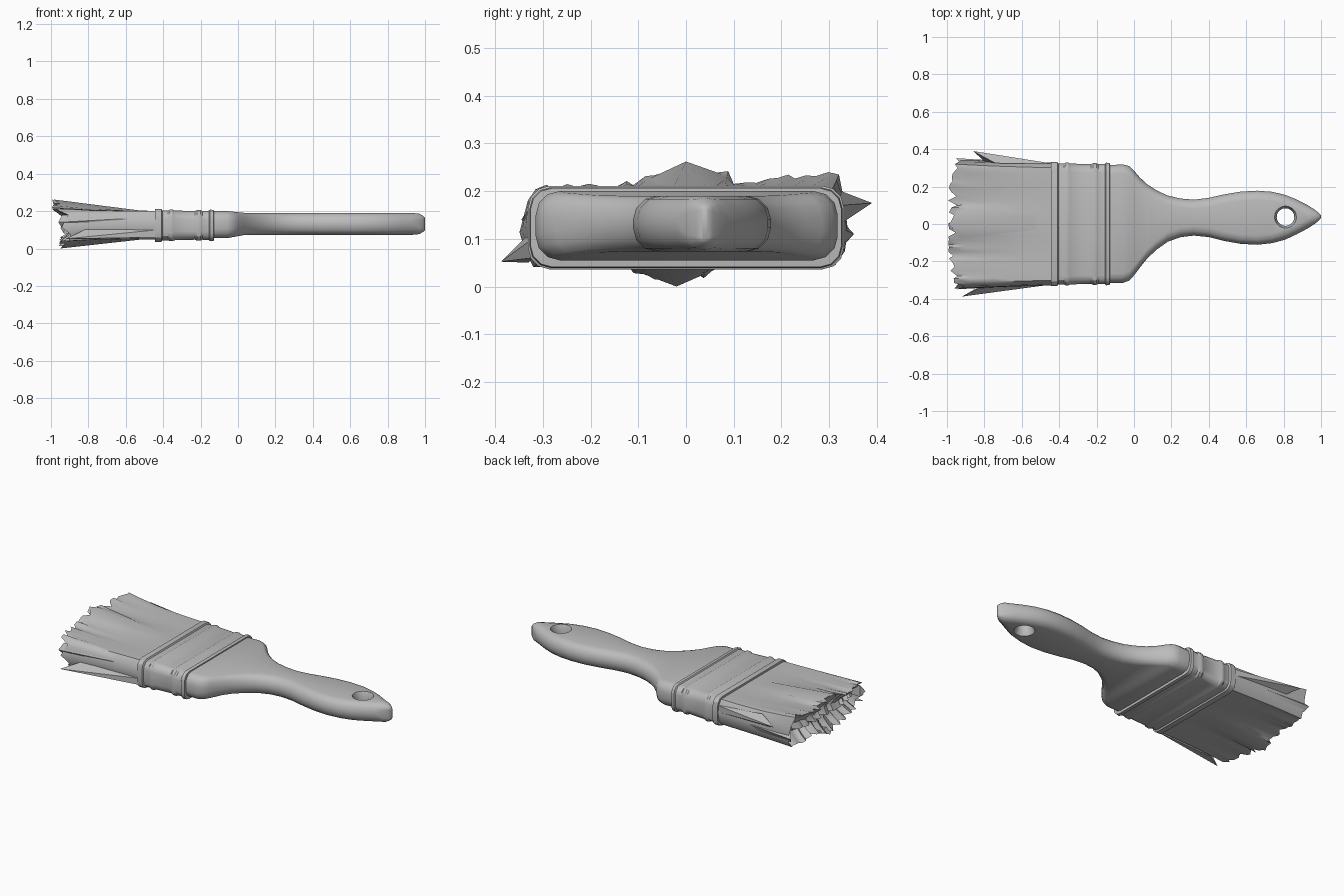
import bpy, bmesh, math, random
from mathutils import Vector

if "Cube" in bpy.data.objects:
    bpy.data.objects.remove(bpy.data.objects["Cube"])

random.seed(7)
grey = bpy.data.materials.new("grey")
grey.diffuse_color = (0.5, 0.5, 0.5, 1)
grey.use_nodes = True
grey.node_tree.nodes["Principled BSDF"].inputs["Base Color"].default_value = grey.diffuse_color


def finish(name, bm, angle=40):
    bmesh.ops.remove_doubles(bm, verts=bm.verts, dist=0.0005)
    bmesh.ops.recalc_face_normals(bm, faces=bm.faces)
    me = bpy.data.meshes.new(name)
    bm.to_mesh(me)
    bm.free()
    me.materials.append(grey)
    ob = bpy.data.objects.new(name, me)
    bpy.context.collection.objects.link(ob)
    smooth(ob, angle)
    return ob


def smooth(ob, angle):
    bpy.ops.object.select_all(action='DESELECT')
    ob.select_set(True)
    bpy.context.view_layer.objects.active = ob
    bpy.ops.object.shade_smooth_by_angle(angle=math.radians(angle))


def skin(rings, cap_end=True):
    bm = bmesh.new()
    loops = [[bm.verts.new(p) for p in r] for r in rings]
    n = len(loops[0])
    for a, b in zip(loops, loops[1:]):
        for i in range(n):
            j = (i + 1) % n
            bm.faces.new((a[i], a[j], b[j], b[i]))
    bm.faces.new(loops[0])
    if cap_end:
        bm.faces.new(loops[-1])
    return bm


def rounded(x, y0, y1, z0, z1, r):
    """Rounded rectangle across the x axis, three points per corner."""
    r = min(r, (y1 - y0) * 0.45, (z1 - z0) * 0.45)
    pts = []
    for k, (cy, cz) in enumerate([(y1 - r, z1 - r), (y0 + r, z1 - r),
                                  (y0 + r, z0 + r), (y1 - r, z0 + r)]):
        for s in range(4):
            a = math.radians(90 * k + 30 * s)
            pts.append((x, cy + r * math.cos(a), cz + r * math.sin(a)))
    return pts


# Wooden handle: outline stations x, low y, high y
outline = [(-0.14, -0.315, 0.315), (-0.06, -0.315, 0.318), (-0.025, -0.303, 0.31),
           (0.0, -0.275, 0.285), (0.03, -0.235, 0.25), (0.07, -0.185, 0.213),
           (0.12, -0.138, 0.18), (0.18, -0.095, 0.152), (0.25, -0.07, 0.136),
           (0.32, -0.062, 0.13), (0.4, -0.07, 0.14), (0.48, -0.09, 0.158),
           (0.57, -0.106, 0.173), (0.66, -0.111, 0.178), (0.74, -0.102, 0.172),
           (0.81, -0.083, 0.155), (0.87, -0.055, 0.131), (0.93, -0.023, 0.1),
           (0.97, 0.003, 0.074), (0.99, 0.02, 0.057), (1.0, 0.033, 0.046)]
rings = []
for x, y0, y1 in outline:
    t = min(max((x + 0.06) / 0.1, 0), 1)
    e = max(0, (x - 0.95) / 0.05) ** 2 * 0.025
    rings.append(rounded(x, y0, y1, 0.055 + 0.018 * t + e, 0.2 - 0.01 * t - e, 0.05))
handle = finish("handle", skin(rings), 50)

# Flared hanging hole
cut_rings = []
for z, r in [(0.03, 0.075), (0.08, 0.055), (0.105, 0.047), (0.155, 0.047),
             (0.18, 0.055), (0.23, 0.075)]:
    cut_rings.append([(0.81 + r * math.cos(a), 0.037 + r * math.sin(a), z)
                      for a in [math.tau * i / 20 for i in range(20)]])
cutter = finish("hole_cutter", skin(cut_rings))
cutter.hide_render = True
mod = handle.modifiers.new("hole", 'BOOLEAN')
mod.operation = 'DIFFERENCE'
mod.object = cutter
bpy.context.view_layer.objects.active = handle
bpy.ops.object.modifier_apply(modifier="hole")
bpy.data.objects.remove(cutter)
smooth(handle, 50)

# Ferrule with rims and pressed ridges: x, swell
bands = [(-0.445, 0.0), (-0.443, 0.011), (-0.41, 0.011), (-0.405, 0.003), (-0.375, 0.003),
         (-0.365, 0.008), (-0.35, 0.008), (-0.34, 0.003), (-0.23, 0.0), (-0.22, 0.005),
         (-0.2, 0.005), (-0.19, 0.0), (-0.155, 0.002), (-0.15, 0.008), (-0.13, 0.006),
         (-0.128, -0.01)]
finish("ferrule", skin([rounded(x, -0.32 - s, 0.32 + s, 0.047 - s, 0.2 + s, 0.045)
                        for x, s in bands]), 30)

# Bristles: one closed ring of columns, frayed towards the tip
COLS = 30
MID = 0.125


def bump(y, centre, width):
    return math.exp(-((y - centre) / width) ** 2)


ring = [(-0.3 + 0.6 * i / COLS, 1) for i in range(COLS + 1)]
ring += [(0.32, 0.6), (0.327, 0.0), (0.32, -0.6)]
ring += [(-y, -1) for y, s in ring[:COLS + 1]]
ring += [(-0.32, -0.6), (-0.327, 0.0), (-0.32, 0.6)]
jag = [random.uniform(0, 0.05) * (1 if i % 3 else 0.2) for i in range(len(ring))]
wave = [random.uniform(-0.012, 0.012) for _ in ring]


def bristle_ring(t, depth=0.0, squash=1.0):
    """t runs from ferrule to tip; depth and squash sink the frayed end."""
    pts = []
    for (y, s), j, w in zip(ring, jag, wave):
        fray = max(0, (t - 0.5) * 2) ** 1.5
        if s > 0:
            spread = 0.055 * bump(y, 0.0, 0.11) + 0.035 * bump(y, 0.25, 0.08) + 0.012 * bump(y, -0.26, 0.04)
        else:
            spread = 0.046 * bump(y, -0.02, 0.07)
        z = MID + s * 0.075 + math.copysign(spread, s) * t ** 2 + w * fray
        tip = -0.995 + 0.045 * (abs(y) / 0.33) ** 4 + (0.035 if s < 0 else 0) + j
        x = -0.42 + (tip + 0.42) * t + depth
        pts.append((x, y * (1 + 0.05 * t) * (1 - 0.12 * (1 - squash)) + w * fray * 0.5,
                    MID + (z - MID) * squash))
    return pts


bristle_rings = [bristle_ring(t) for t in (0, 0.3, 0.6, 0.85, 1)]
bristle_rings += [bristle_ring(0.99, 0.03, 0.7), bristle_ring(0.97, 0.05, 0.35),
                  bristle_ring(0.97, 0.03, 0.0)]
finish("bristles", skin(bristle_rings, cap_end=False), 45)

# Stray bristle clumps sticking out at both edges and on the faces
strays = [
    ((-0.43, 0.322, 0.17), (-0.43, 0.322, 0.13), (-0.86, 0.39, 0.175), (-0.74, 0.325, 0.2), (-0.8, 0.335, 0.14)),
    ((-0.43, -0.322, 0.1), (-0.43, -0.322, 0.06), (-0.92, -0.388, 0.052), (-0.82, -0.33, 0.05), (-0.8, -0.33, 0.11)),
    ((-0.6, 0.33, 0.12), (-0.6, 0.32, 0.08), (-0.95, 0.352, 0.11), (-0.93, 0.325, 0.08), (-0.93, 0.325, 0.14)),
    ((-0.6, -0.33, 0.16), (-0.6, -0.32, 0.12), (-0.96, -0.345, 0.14), (-0.94, -0.32, 0.11), (-0.94, -0.32, 0.18)),
    ((-0.5, -0.03, 0.2), (-0.5, 0.05, 0.2), (-0.985, 0.0, 0.262), (-0.93, -0.09, 0.22), (-0.94, 0.09, 0.23)),
    ((-0.5, -0.05, 0.05), (-0.5, 0.03, 0.05), (-0.95, -0.02, 0.0), (-0.92, -0.1, 0.03), (-0.92, 0.06, 0.035)),
]
for i, pts in enumerate(strays):
    bm = bmesh.new()
    for p in pts:
        bm.verts.new(Vector(p))
    bmesh.ops.convex_hull(bm, input=bm.verts)
    finish("stray_clump_%d" % (i + 1), bm, 30)
